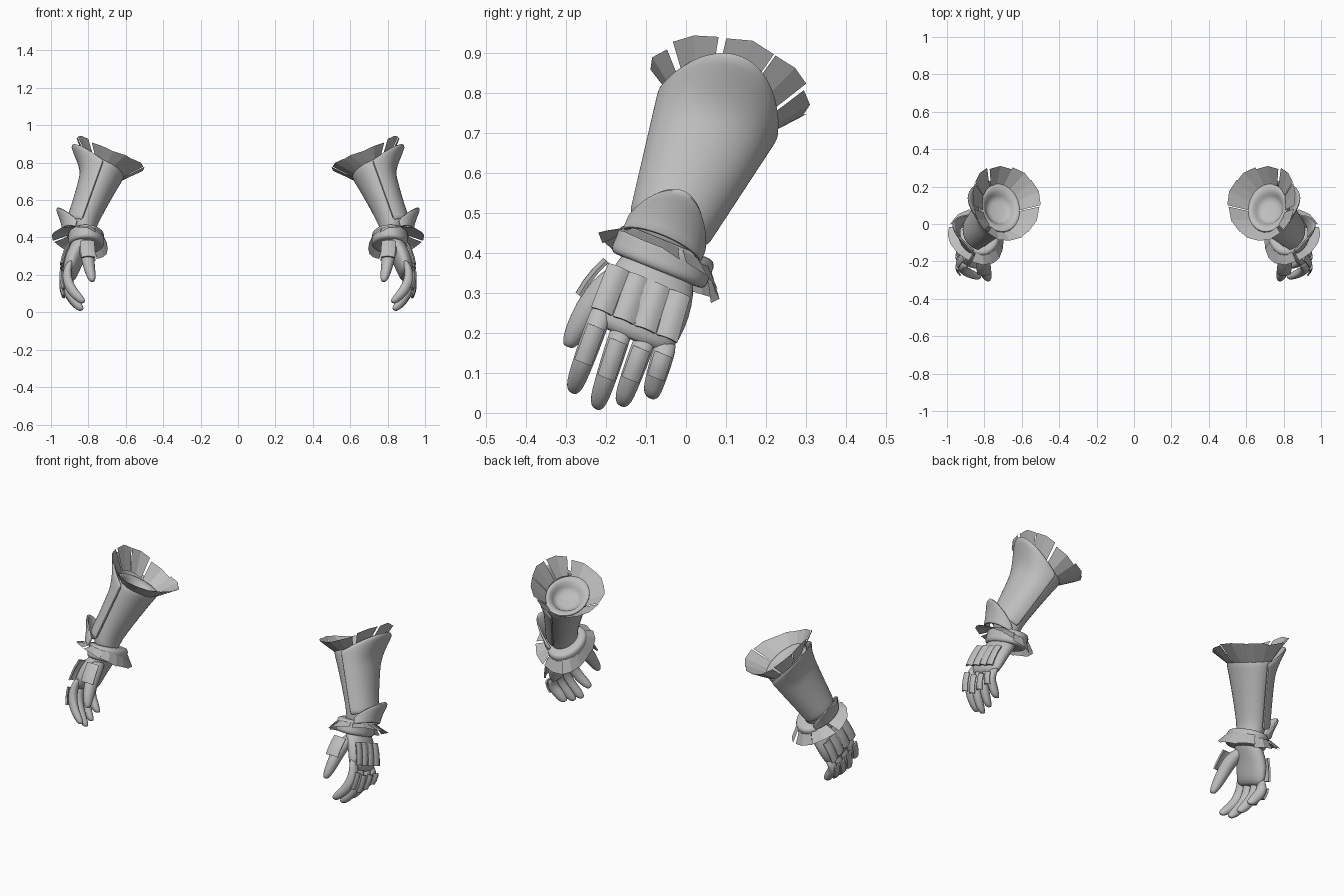
import bpy, bmesh, math, random
from mathutils import Vector as V

if "Cube" in bpy.data.objects:
    bpy.data.objects.remove(bpy.data.objects["Cube"])

random.seed(4)
grey = bpy.data.materials.new("plain_grey")
grey.diffuse_color = (0.52, 0.52, 0.52, 1)
grey.use_nodes = True
grey.node_tree.nodes["Principled BSDF"].inputs["Base Color"].default_value = grey.diffuse_color


def build(name, verts, faces, subsurf=0, thick=0.0, smooth=True):
    """Make a part, bake its thickness and rounding, and mirror it to the other arm."""
    me = bpy.data.meshes.new(name)
    me.from_pydata([tuple(v) for v in verts], [], faces)
    ob = bpy.data.objects.new(name, me)
    bpy.context.collection.objects.link(ob)
    bm = bmesh.new()
    bm.from_mesh(me)
    bmesh.ops.recalc_face_normals(bm, faces=bm.faces)
    bm.to_mesh(me)
    bm.free()
    if thick:
        m = ob.modifiers.new("thickness", 'SOLIDIFY')
        m.thickness, m.offset = thick, 0
    if subsurf:
        ob.modifiers.new("rounding", 'SUBSURF').levels = subsurf
    m = ob.modifiers.new("other_arm", 'MIRROR')
    m.use_mirror_merge = False
    dg = bpy.context.evaluated_depsgraph_get()
    baked = bpy.data.meshes.new_from_object(ob.evaluated_get(dg))
    ob.modifiers.clear()
    ob.data = baked
    baked.materials.clear()
    baked.materials.append(grey)
    if smooth:
        baked.shade_smooth()
        baked.set_sharp_from_angle(angle=math.radians(42))
    return ob


def grid_faces(rows, cols, closed):
    return [(i * cols + j, i * cols + (j + 1) % cols,
             (i + 1) * cols + (j + 1) % cols, (i + 1) * cols + j)
            for i in range(rows - 1) for j in range(cols if closed else cols - 1)]


def loft(name, rings, u, v, n=12, subsurf=1):
    """Closed tube through elliptical rings (centre, radius along u, radius along v)."""
    verts = [V(c) + u * ru * math.cos(k * math.tau / n) + v * rv * math.sin(k * math.tau / n)
             for c, ru, rv in rings for k in range(n)]
    faces = grid_faces(len(rings), n, True)
    for c, base in ((rings[0][0], 0), (rings[-1][0], (len(rings) - 1) * n)):
        verts.append(V(c))
        faces += [(base + k, base + (k + 1) % n, len(verts) - 1) for k in range(n)]
    return build(name, verts, faces, subsurf)


def plate(name, p0, p1, across, normal, half, bulge=0.013):
    """Curved armour plate from p0 to p1, arched across its width."""
    p0, p1 = V(p0), V(p1)
    verts = []
    for i in range(4):
        s = i / 3
        for j in range(7):
            w = j / 3 - 1
            verts.append(p0.lerp(p1, s) + across * half * w
                         + normal * (bulge * (1 - w * w) + 0.005 * math.sin(math.pi * s)))
    return build(name, verts, grid_faces(4, 7, False), thick=0.009)


def ruffle(name, inner, outer, count, gap):
    """Ring of loose stiff cloth panels; inner and outer give a point for an angle."""
    verts, faces = [], []
    step = math.tau / count
    for k in range(count):
        lift, turn = random.uniform(-.01, .01), random.uniform(-.06, .06)
        b = len(verts)
        for j in range(3):
            a = k * step + turn + (j / 2 - .5) * step * (1 - gap(k * step))
            verts += [inner(a), outer(a, lift + (.004 if j == 1 else 0))]
        faces += [(b, b + 2, b + 3, b + 1), (b + 2, b + 4, b + 5, b + 3)]
    return build(name, verts, faces, smooth=False)


# Forearm frame: wrist, elbow, outward and backward directions
wrist, elbow = V((.835, -.045, .455)), V((.715, .0875, .765))
axis = (elbow - wrist).normalized()
out = (V((1, 0, 0)) - axis * axis.x).normalized()
back = axis.cross(out)


def arm(t, a, ru, rv):
    return wrist + axis * t + out * ru * math.cos(a) + back * rv * math.sin(a)


# Forearm sleeve with a hollow elbow end
along = lambda t: wrist + axis * t
loft("forearm_sleeve", [((.82, -.058, .39), .065, .082), (along(0), .07, .087),
     (along(.1), .08, .102), (along(.2), .092, .119), (along(.3), .107, .138),
     (along(.352), .118, .147), (along(.362), .112, .138), (along(.35), .082, .09),
     (along(.31), .07, .078)], out, back, 16)

# Outer forearm guard, drawn in at the neck and flared into a peak at the elbow
verts, rows, cols = [], 11, 19
for i in range(rows):
    s = i / (rows - 1)
    for j in range(cols):
        a = math.radians(-92 + 184 * j / (cols - 1))
        c = max(0, math.cos(a))
        t = s * (.345 + .085 * c ** 1.3)
        flare = c * (.085 * max(0, (s - .68) / .32) ** 1.4 - .008 * math.sin(math.pi * s))
        lip = .007 + (.005 if j in (0, cols - 1) else 0)
        verts.append(arm(t, a, .076 + .043 * s + lip + flare, .089 + .058 * s + lip))
build("forearm_guard", verts, grid_faces(rows, cols, False), subsurf=1, thick=.016)

# Flared pointed flap on the outside of the wrist
verts, rows, cols = [], 6, 15
for i in range(rows):
    s = i / (rows - 1)
    for j in range(cols):
        a = math.radians(-80 + 160 * j / (cols - 1))
        c = max(0, math.cos(a + .05)) ** 1.2
        verts.append(arm(-.05 + s * (.02 + .088 * c), a, .088 + .076 * s ** 1.3 * c, .104))
build("wrist_flap", verts, grid_faces(rows, cols, False), subsurf=1, thick=.014)

# Hand frame
side, across, up = V((1, 0, 0)), V((0, .927, -.375)), V((0, .375, .927))
cuff_c = V((.812, -.057, .392))

# Rounded wrist cuff
loft("wrist_cuff", [(cuff_c + up * h, .1 - d, .132 - d) for h, d in
     ((-.04, .03), (-.04, .008), (-.024, 0), (.0, .004), (.02, .0), (.038, .01), (.038, .035))],
     side, across, 20)

# Cloth ruffles at wrist and elbow
ruffle("wrist_ruffle",
       lambda a: cuff_c + side * .082 * math.cos(a) + across * .105 * math.sin(a) + up * .036,
       lambda a, d: cuff_c + side * (.15 + .034 * math.cos(a)) * math.cos(a)
       + across * (.175 + d) * math.sin(a)
       + up * (.04 * math.cos(a) - .022 + d - .02 * math.sin(a)),
       8, lambda a: .0 if math.cos(a) < .8 else .25)
ruffle("elbow_ruffle",
       lambda a: arm(.345 + .03 * max(0, math.cos(a)), a, .108, .136),
       lambda a, d: arm(.44 + .03 * max(0, math.cos(a)) + d
                        - .05 * max(0, -math.sin(a)), a, .19 + d, .205 + d),
       9, lambda a: .14 if math.cos(a) > .3 else -.05)

# Palm
loft("palm", [((.82, -.06, .39), .06, .088), ((.85, -.078, .335), .06, .108),
     ((.88, -.097, .28), .056, .116), ((.893, -.12, .225), .046, .115),
     ((.903, -.137, .183), .032, .104)], side, across, 16)

# Fingers with knuckle plates and hand-back plates
names = ("index", "middle", "ring", "little")
knuckles = ((-.212, .25), (-.158, .215), (-.1, .19), (-.05, .17))
tips = ((-.285, .05), (-.225, .01), (-.163, .018), (-.09, .038))
for i, (name, k, t) in enumerate(zip(names, knuckles, tips)):
    at = lambda s, x: V((x, k[0] + (t[0] - k[0]) * s, k[1] + (t[1] - k[1]) * s))
    tip_x = .827 + .008 * i
    loft(name + "_finger", [(at(-.1, .9), .026, .028), (at(.2, .918), .029, .03),
         (at(.45, .912), .029, .029), (at(.7, .884), .028, .027),
         (at(.9, tip_x + .018), .025, .024), (at(.99, tip_x), .014, .014)],
         V((.9, 0, -.43)), across, 10)
    plate(name + "_finger_plate", at(.17, .94), at(.62, .927), across, side, .02, .01)
    f = i / 3
    top = V((.903, -.168 + .152 * f, .362 - .064 * f))
    low = V((.938, -.211 + .163 * f, .253 - .068 * f))
    plate(name + "_hand_plate", top, low, across, V((.96, 0, .27)), .026, .01)

# Thumb and its plate
loft("thumb", [((.83, -.115, .365), .034, .045), ((.812, -.17, .335), .04, .05),
     ((.803, -.222, .285), .037, .043), ((.795, -.256, .235), .032, .035),
     ((.785, -.281, .192), .026, .027), ((.779, -.295, .165), .015, .016)],
     side, across, 12)
plate("thumb_plate", (.807, -.196, .378), (.8, -.264, .292), side,
      V((0, -.8, .6)), .037, .01)
